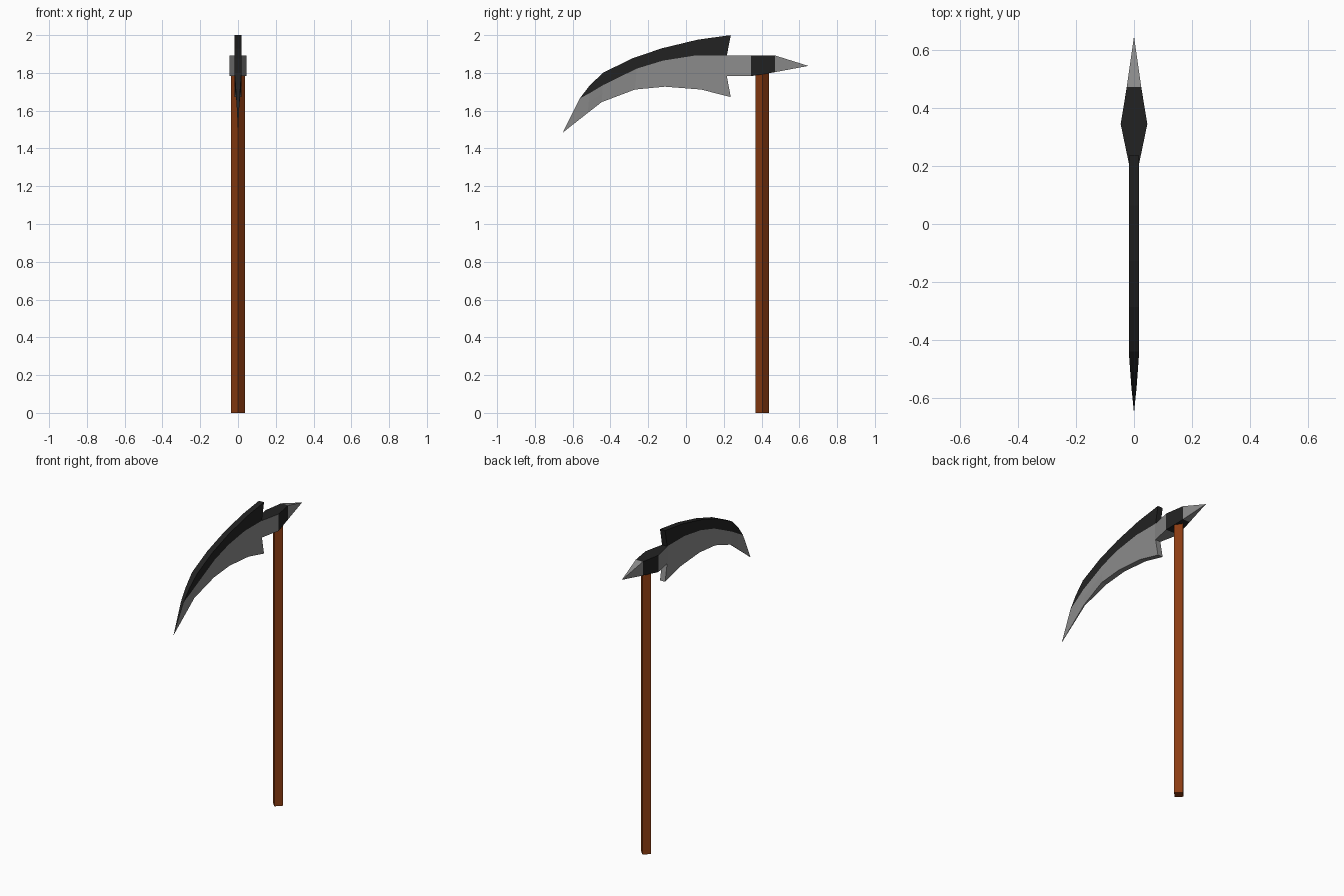
import bpy, bmesh

if "Cube" in bpy.data.objects:
    bpy.data.objects.remove(bpy.data.objects["Cube"])


def material(name, rgb):
    m = bpy.data.materials.new(name)
    m.diffuse_color = (*rgb, 1)
    m.use_nodes = True
    m.node_tree.nodes["Principled BSDF"].inputs["Base Color"].default_value = m.diffuse_color
    return m


STEEL = material("steel", (0.26, 0.26, 0.26))
BLACK = material("black_iron", (0.016, 0.016, 0.016))
WOOD = material("wood", (0.26, 0.045, 0.006))


def loft(name, stations, is_black):
    """Mirror each column of (y, z, half_width) points in x and skin along the stations."""
    n = len(stations[0])
    bm = bmesh.new()
    rings = []
    for col in stations:
        ring = [(w, y, z) for y, z, w in col] + [(-w, y, z) for y, z, w in reversed(col)]
        rings.append([bm.verts.new(p) for p in ring])
    for s, (a, b) in enumerate(zip(rings, rings[1:])):
        for j in range(2 * n):
            k = (j + 1) % (2 * n)
            f = bm.faces.new((a[j], a[k], b[k], b[j]))
            f.material_index = int(is_black(s, j))
    # end caps, one quad per strip
    for s, r in ((0, rings[0]), (len(rings) - 2, rings[-1])):
        for j in range(n - 1):
            f = bm.faces.new((r[j], r[j + 1], r[2 * n - 2 - j], r[2 * n - 1 - j]))
            f.material_index = int(is_black(s, j))
    bmesh.ops.remove_doubles(bm, verts=bm.verts, dist=0.0005)
    bmesh.ops.recalc_face_normals(bm, faces=bm.faces)
    mesh = bpy.data.meshes.new(name)
    bm.to_mesh(mesh)
    bm.free()
    mesh.materials.append(STEEL)
    mesh.materials.append(BLACK)
    obj = bpy.data.objects.new(name, mesh)
    bpy.context.collection.objects.link(obj)
    return obj


# wooden shaft: square section turned 45 degrees
bpy.ops.mesh.primitive_cylinder_add(vertices=4, radius=0.036, depth=1.81,
                                    location=(0, 0.404, 0.905))
shaft = bpy.context.object
shaft.name = "shaft"
shaft.data.materials.append(WOOD)

# socket: neck, iron collar and back spike
head = [(0.21, 1.783, 1.891, 0.018),
        (0.345, 1.783, 1.891, 0.046),
        (0.472, 1.804, 1.892, 0.025),
        (0.648, 1.837, 1.837, 0.0)]
loft("socket", [[(y, top, w), (y, low, w)] for y, low, top, w in head],
     lambda s, j: s == 1 or (s == 0 and j == 3))

# curved blade: black spine above, steel cutting part below
T = 0.018
blade = [
    [(0.237, 2.000, T), (0.216, 1.891, T), (0.216, 1.783, T), (0.237, 1.672, T)],
    [(0.063, 1.976, T), (0.042, 1.891, T), (0.060, 1.800, T), (0.079, 1.712, T)],
    [(-0.128, 1.930, T), (-0.122, 1.865, T), (-0.117, 1.796, T), (-0.112, 1.727, T)],
    [(-0.287, 1.876, T), (-0.260, 1.823, T), (-0.265, 1.767, T), (-0.270, 1.712, T)],
    [(-0.440, 1.800, T), (-0.440, 1.735, T), (-0.443, 1.690, 0.012), (-0.447, 1.645, 0.004)],
    [(-0.510, 1.733, 0.013), (-0.510, 1.693, 0.013), (-0.515, 1.645, 0.008), (-0.520, 1.588, 0.003)],
    [(-0.563, 1.664, 0.009), (-0.563, 1.664, 0.009), (-0.571, 1.600, 0.005), (-0.580, 1.541, 0.002)],
    [(-0.652, 1.484, 0.0)] * 4,
]
loft("blade", blade, lambda s, j: j in (0, 6, 7))
